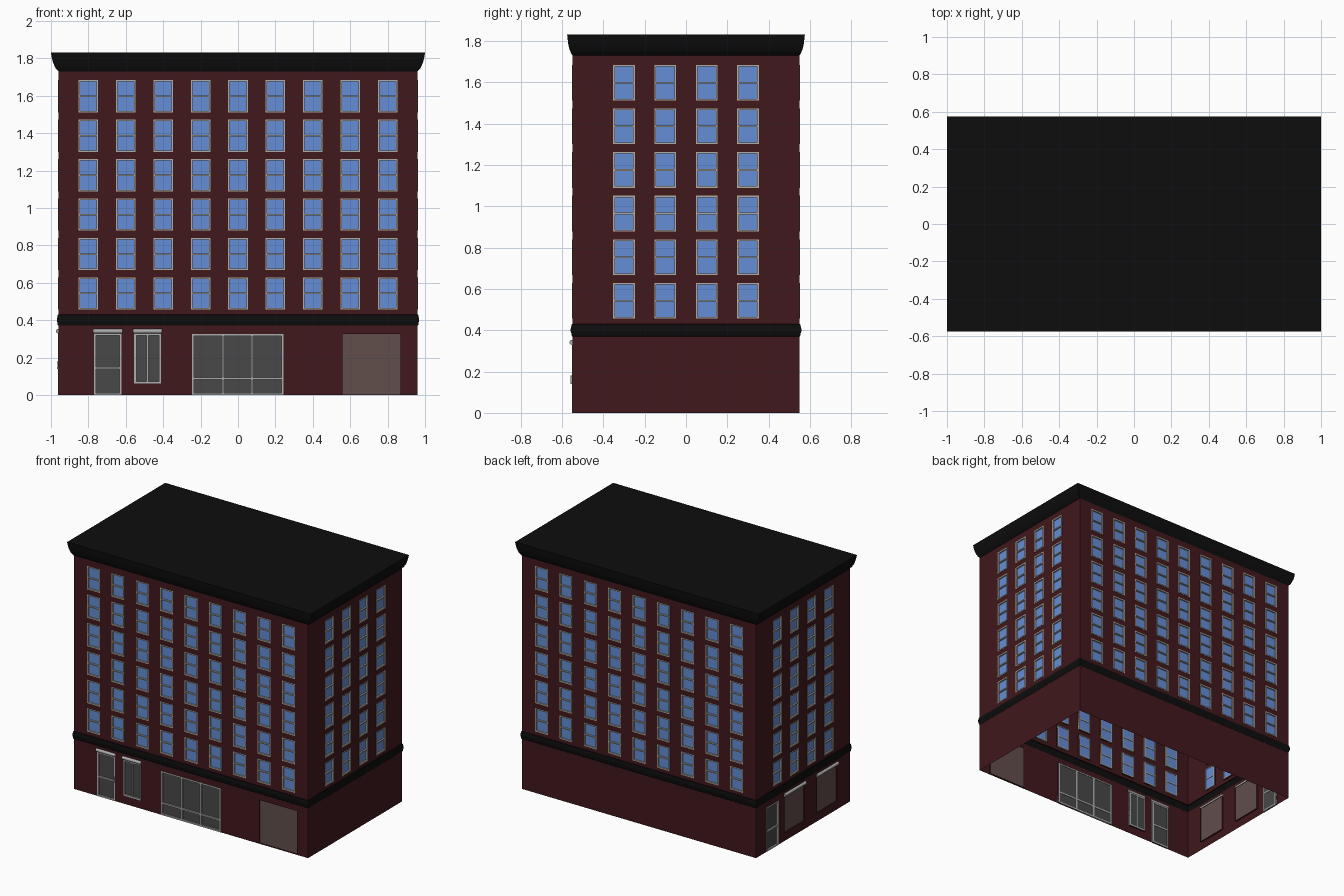
import bpy, bmesh, math
from mathutils import Matrix, Vector

if "Cube" in bpy.data.objects:
    bpy.data.objects.remove(bpy.data.objects["Cube"])

W, D = 0.96, 0.55            # half width and half depth of the walls
BAND0, BAND1, EAVE, TOP = 0.37, 0.43, 1.73, 1.83
REC = 0.012                  # window recess


def material(name, rgb):
    m = bpy.data.materials.new(name)
    m.diffuse_color = (*rgb, 1)
    m.use_nodes = True
    m.node_tree.nodes["Principled BSDF"].inputs["Base Color"].default_value = m.diffuse_color
    return m


BRICK = material("brick", (0.052, 0.009, 0.012))
BLACK = material("black_trim", (0.004, 0.004, 0.004))
BLUE = material("blue_glass", (0.13, 0.27, 0.66))
FRAME = material("pale_frame", (0.45, 0.42, 0.36))
METAL = material("grey_frame", (0.42, 0.42, 0.42))
GLASS = material("dark_glass", (0.065, 0.065, 0.065))
PANEL = material("brown_panel", (0.12, 0.077, 0.072))


def finish(bm, name, mat, smooth=False):
    bmesh.ops.remove_doubles(bm, verts=bm.verts, dist=1e-5)
    me = bpy.data.meshes.new(name)
    bm.to_mesh(me)
    bm.free()
    ob = bpy.data.objects.new(name, me)
    bpy.context.collection.objects.link(ob)
    me.materials.append(mat)
    if smooth:
        bpy.context.view_layer.objects.active = ob
        ob.select_set(True)
        bpy.ops.object.shade_smooth_by_angle(angle=math.radians(40))
        ob.select_set(False)
    return ob


class Side:
    """One wall: u runs along it, v is height, o is distance outwards."""

    def __init__(self, name, turns):
        self.name = name
        self.rot = Matrix.Rotation(turns * math.pi / 2, 3, 'Z')
        self.half, self.dist = (W, D) if turns % 2 == 0 else (D, W)

    def p(self, u, v, o=0):
        return self.rot @ Vector((u, -self.dist - o, v))

    def quad(self, bm, pts):
        bm.faces.new([bm.verts.new(self.p(*q)) for q in pts])

    def pane(self, bm, r, o=-REC):
        u0, u1, v0, v1 = r
        self.quad(bm, [(u0, v0, o), (u1, v0, o), (u1, v1, o), (u0, v1, o)])

    def box(self, bm, r, o0=-REC, o1=0.002):
        u0, u1, v0, v1 = r
        c = self.p((u0 + u1) / 2, (v0 + v1) / 2, (o0 + o1) / 2)
        m = Matrix.Translation(c) @ self.rot.to_4x4() @ Matrix.Diagonal((u1 - u0, o1 - o0, v1 - v0, 1))
        bmesh.ops.create_cube(bm, size=1, matrix=m)

    def bars(self, bm, r, t, us=(), vs=()):
        u0, u1, v0, v1 = r
        self.box(bm, (u0, u0 + t, v0, v1))
        self.box(bm, (u1 - t, u1, v0, v1))
        for v in (v0 + t / 2, v1 - t / 2, *vs):
            self.box(bm, (u0 + t, u1 - t, v - t / 2, v + t / 2))
        for u in us:
            self.box(bm, (u - t / 2, u + t / 2, v0 + t, v1 - t))

    def wall(self, bm, z0, z1, holes):
        us = sorted({-self.half, self.half, *[h[i] for h in holes for i in (0, 1)]})
        vs = sorted({z0, z1, *[h[i] for h in holes for i in (2, 3)]})
        for a, b in zip(us, us[1:]):
            for c, d in zip(vs, vs[1:]):
                u, v = (a + b) / 2, (c + d) / 2
                if not any(h[0] < u < h[1] and h[2] < v < h[3] for h in holes):
                    self.pane(bm, (a, b, c, d), 0)
        for u0, u1, v0, v1 in holes:
            ring = [(u0, v0), (u1, v0), (u1, v1), (u0, v1)]
            for s, e in zip(ring, ring[1:] + ring[:1]):
                self.quad(bm, [(*s, 0), (*e, 0), (*e, -REC), (*s, -REC)])

    def header(self, bm, u0, u1, v=0.341):
        # half-round hood above an opening
        m = Matrix.Translation(self.p((u0 + u1) / 2, v, 0.002)) @ self.rot.to_4x4() @ Matrix.Rotation(math.pi / 2, 4, 'Y')
        bmesh.ops.create_cone(bm, cap_ends=True, segments=12, radius1=0.012, radius2=0.012, depth=u1 - u0, matrix=m)

    def handle(self, bm, u):
        self.box(bm, (u - 0.003, u + 0.003, 0.14, 0.18), 0.004, 0.009)
        for v in (0.143, 0.177):
            self.box(bm, (u - 0.003, u + 0.003, v - 0.003, v + 0.003), 0, 0.006)


front, right, back, left = sides = [Side(n, i) for i, n in enumerate(("front", "right", "back", "left"))]

# Ground floor openings
DOOR, SHOP = (-0.77, -0.623, 0, 0.328), (-0.247, 0.243, 0, 0.325)
SMALL, GATE = (-0.555, -0.412, 0.06, 0.328), (0.56, 0.87, 0.003, 0.325)
SIDE_DOOR = (-0.425, -0.285, 0, 0.328)
SIDE_WINS = [(-0.215, 0.02, 0.06, 0.328), (0.165, 0.40, 0.06, 0.328)]
ground = {"front": [DOOR, SMALL, SHOP, GATE], "left": [SIDE_DOOR, *SIDE_WINS]}

# Walls and upper windows, side by side
walls = bmesh.new()
for s in sides:
    n = 9 if s.half == W else 4
    wins = [((c - (n - 1) / 2) * 0.2 - 0.0525, (c - (n - 1) / 2) * 0.2 + 0.0525,
             0.456 + 0.211 * r, 0.629 + 0.211 * r) for c in range(n) for r in range(6)]
    s.wall(walls, 0, BAND0, ground.get(s.name, []))
    s.wall(walls, BAND1, EAVE, wins)
    panes, frames = bmesh.new(), bmesh.new()
    for w in wins:
        s.pane(panes, w, -REC + 0.003)
        s.bars(frames, w, 0.008, vs=[(w[2] + w[3]) / 2])
    finish(panes, s.name + "_window_panes", BLUE)
    finish(frames, s.name + "_window_frames", FRAME)
finish(walls, "brick_walls", BRICK)

# Ground floor glazing, panels and frames
glass, panels, frames, hoods, handles = (bmesh.new() for _ in range(5))
for s, r in ((front, DOOR), (front, SMALL), (front, SHOP), (left, SIDE_DOOR)):
    s.pane(glass, r, -REC + 0.003)
for s, r in ((front, GATE), (left, SIDE_WINS[0]), (left, SIDE_WINS[1])):
    s.pane(panels, r, -REC + 0.003)
for s, r in ((front, DOOR), (left, SIDE_DOOR)):
    s.bars(frames, r, 0.011, vs=[0.145])
    s.handle(handles, r[1] - 0.006)
front.bars(frames, SMALL, 0.011, us=[-0.4835])
front.bars(frames, SHOP, 0.011, us=[-0.08, 0.076], vs=[0.088])
for s, r in ((front, DOOR), (front, SMALL), (left, SIDE_WINS[0]), (left, SIDE_WINS[1])):
    s.header(hoods, r[0] - 0.006, r[1] + 0.006)
finish(glass, "ground_floor_glass", GLASS)
finish(panels, "ground_floor_panels", PANEL)
finish(frames, "ground_floor_frames", METAL)
finish(hoods, "window_hoods", METAL, True)
finish(handles, "door_handles", METAL)


def moulding(name, profile, cap=False):
    """Sweep (x offset, y offset, z) points around the building."""
    bm = bmesh.new()
    rings = [[bm.verts.new((sx * (W + a), sy * (D + b), z)) for sx, sy in ((-1, -1), (1, -1), (1, 1), (-1, 1))]
             for a, b, z in profile]
    for lo, hi in zip(rings, rings[1:]):
        for i in range(4):
            j = (i + 1) % 4
            bm.faces.new((lo[i], lo[j], hi[j], hi[i]))
    if cap:
        bm.faces.new(rings[-1])
    finish(bm, name, BLACK, True)


# Band above the ground floor, then flared cornice with flat roof
moulding("floor_band", [(0, 0, BAND0), (0.004, 0.004, 0.375), (0.005, 0.005, 0.385), (0.008, 0.008, 0.395),
                        (0.008, 0.008, 0.408), (0.005, 0.005, 0.42), (0.004, 0.004, 0.427), (0, 0, BAND1)])
moulding("cornice_and_roof", [(0, 0, EAVE), (0.012, 0.007, 1.742), (0.022, 0.014, 1.76), (0.031, 0.02, 1.785),
                              (0.037, 0.023, 1.81), (0.04, 0.025, TOP)], cap=True)
